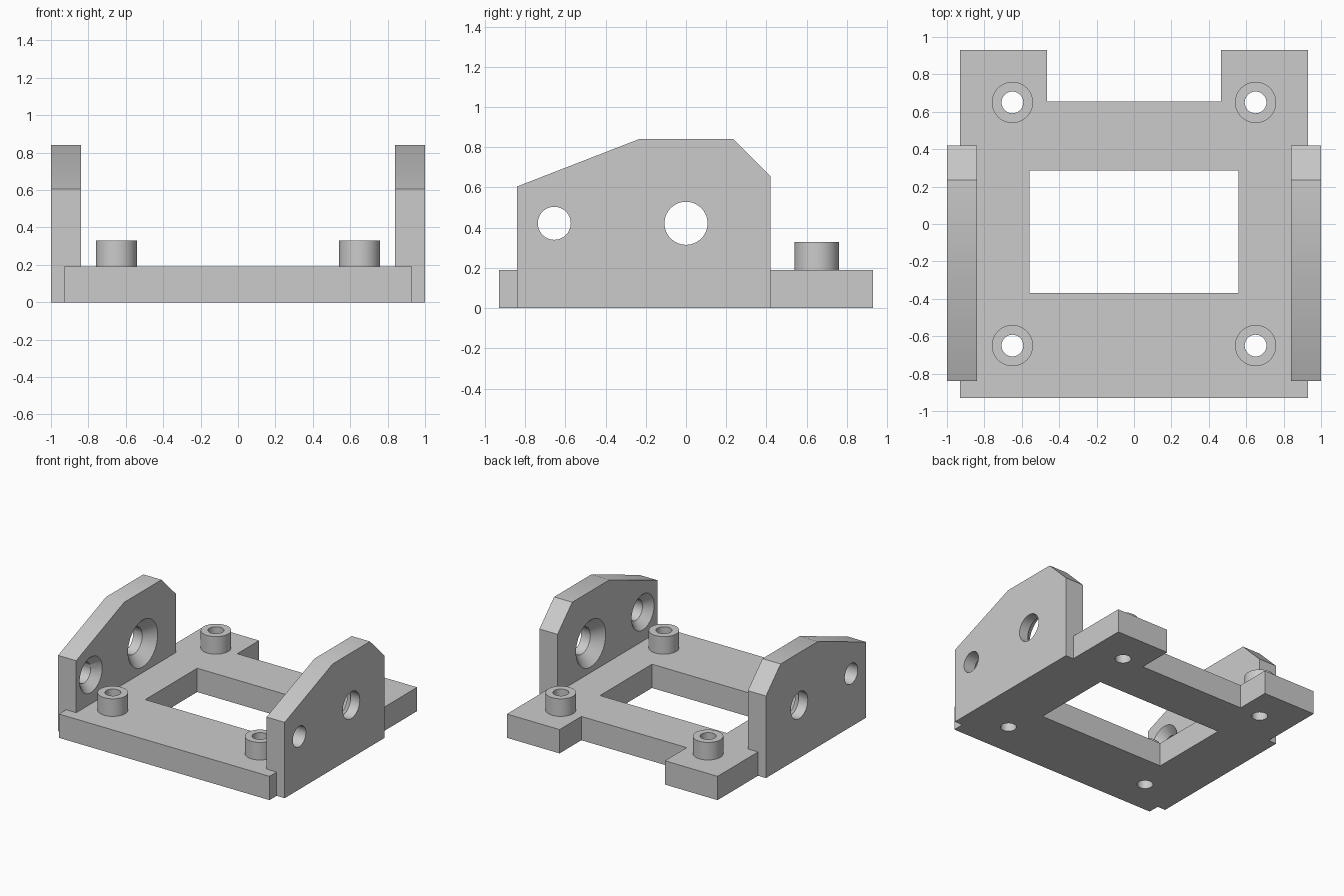
import bpy, bmesh, math
from mathutils import Matrix, Vector

cube = bpy.data.objects.get("Cube")
if cube:
    bpy.data.objects.remove(cube, do_unlink=True)

grey = bpy.data.materials.new("plain grey")
grey.use_nodes = True
grey.diffuse_color = (0.6, 0.6, 0.6, 1)
grey.node_tree.nodes["Principled BSDF"].inputs["Base Color"].default_value = (0.6, 0.6, 0.6, 1)

BASE_TOP, BOSS_TOP = 0.19, 0.33
PLATE_IN, PLATE_OUT = 0.84, 1.0
PLATE_FRONT, PLATE_BACK = -0.84, 0.42
HOLE_R, BOSS_R, BOSS_POS = 0.058, 0.11, 0.65


def make_object(name, bm):
    bmesh.ops.recalc_face_normals(bm, faces=bm.faces)
    mesh = bpy.data.meshes.new(name)
    bm.to_mesh(mesh)
    bm.free()
    mesh.materials.append(grey)
    obj = bpy.data.objects.new(name, mesh)
    bpy.context.collection.objects.link(obj)
    return obj


def prism(name, points, offset):
    """Extrude a closed outline along the offset vector."""
    bm = bmesh.new()
    face = bm.faces.new([bm.verts.new(p) for p in points])
    moved = bmesh.ops.extrude_face_region(bm, geom=[face])["geom"]
    bmesh.ops.translate(bm, vec=offset, verts=[v for v in moved if isinstance(v, bmesh.types.BMVert)])
    return make_object(name, bm)


def rod(name, start, end, r1, r2):
    """Cylinder or cone frustum between two points."""
    start, end = Vector(start), Vector(end)
    axis = end - start
    turn = axis.to_track_quat("Z", "Y").to_matrix().to_4x4()
    bm = bmesh.new()
    bmesh.ops.create_cone(bm, cap_ends=True, segments=64, radius1=r1, radius2=r2,
                          depth=axis.length, matrix=Matrix.Translation((start + end) / 2) @ turn)
    return make_object(name, bm)


def cut(obj, cutters):
    """Subtract the cutters, then discard them and shade the part."""
    bpy.ops.object.select_all(action="DESELECT")
    bpy.context.view_layer.objects.active = obj
    obj.select_set(True)
    for cutter in cutters:
        mod = obj.modifiers.new("cut", "BOOLEAN")
        mod.operation, mod.solver, mod.object = "DIFFERENCE", "EXACT", cutter
        bpy.ops.object.modifier_apply(modifier=mod.name)
        bpy.data.objects.remove(cutter, do_unlink=True)
    bpy.ops.object.shade_smooth_by_angle(angle=math.radians(30))


# Base outline: back notch between two ears, side slots for the plates
half = [(0.465, 0.655), (0.465, 0.93), (0.93, 0.93), (0.93, PLATE_BACK), (PLATE_IN, PLATE_BACK),
        (PLATE_IN, PLATE_FRONT), (0.93, PLATE_FRONT), (0.93, -0.93)]
outline = half + [(-x, y) for x, y in reversed(half)]
base = prism("base_plate", [(x, y, 0) for x, y in outline], (0, 0, BASE_TOP))
window = prism("window_cutter", [(x, y, -0.1) for x, y in
               ((-0.56, -0.37), (0.56, -0.37), (0.56, 0.285), (-0.56, 0.285))], (0, 0, 0.5))
corners = [(x, y) for x in (-BOSS_POS, BOSS_POS) for y in (-BOSS_POS, BOSS_POS)]


def screw_hole(x, y):
    return rod("hole_cutter", (x, y, -0.1), (x, y, 0.5), HOLE_R, HOLE_R)


cut(base, [window] + [screw_hole(x, y) for x, y in corners])

# Hollow screw bosses at the corners
for x, y in corners:
    name = ("front" if y < 0 else "back") + ("_left" if x > 0 else "_right") + "_boss"
    boss = rod(name, (x, y, BASE_TOP), (x, y, BOSS_TOP), BOSS_R, BOSS_R)
    cut(boss, [screw_hole(x, y)])

# Side plates, with holes countersunk from the inside
profile = [(PLATE_FRONT, 0), (PLATE_BACK, 0), (PLATE_BACK, 0.655), (0.235, 0.84),
           (-0.235, 0.84), (PLATE_FRONT, 0.605)]
for side, name in ((1, "left_side_plate"), (-1, "right_side_plate")):
    plate = prism(name, [(side * PLATE_IN, y, z) for y, z in profile],
                  (side * (PLATE_OUT - PLATE_IN), 0, 0))
    cutters = []
    for y, r, sink in ((-0.655, 0.082, 0.06), (0, 0.107, 0.08)):
        z = 0.422
        cutters.append(rod("bore_cutter", (side * 0.7, y, z), (side * 1.1, y, z), r, r))
        # The cone starts a little inside so that it clears the inner face
        cutters.append(rod("countersink_cutter", (side * (PLATE_IN - 0.01), y, z),
                           (side * (PLATE_IN + sink), y, z), r + sink + 0.01, r))
    cut(plate, cutters)
